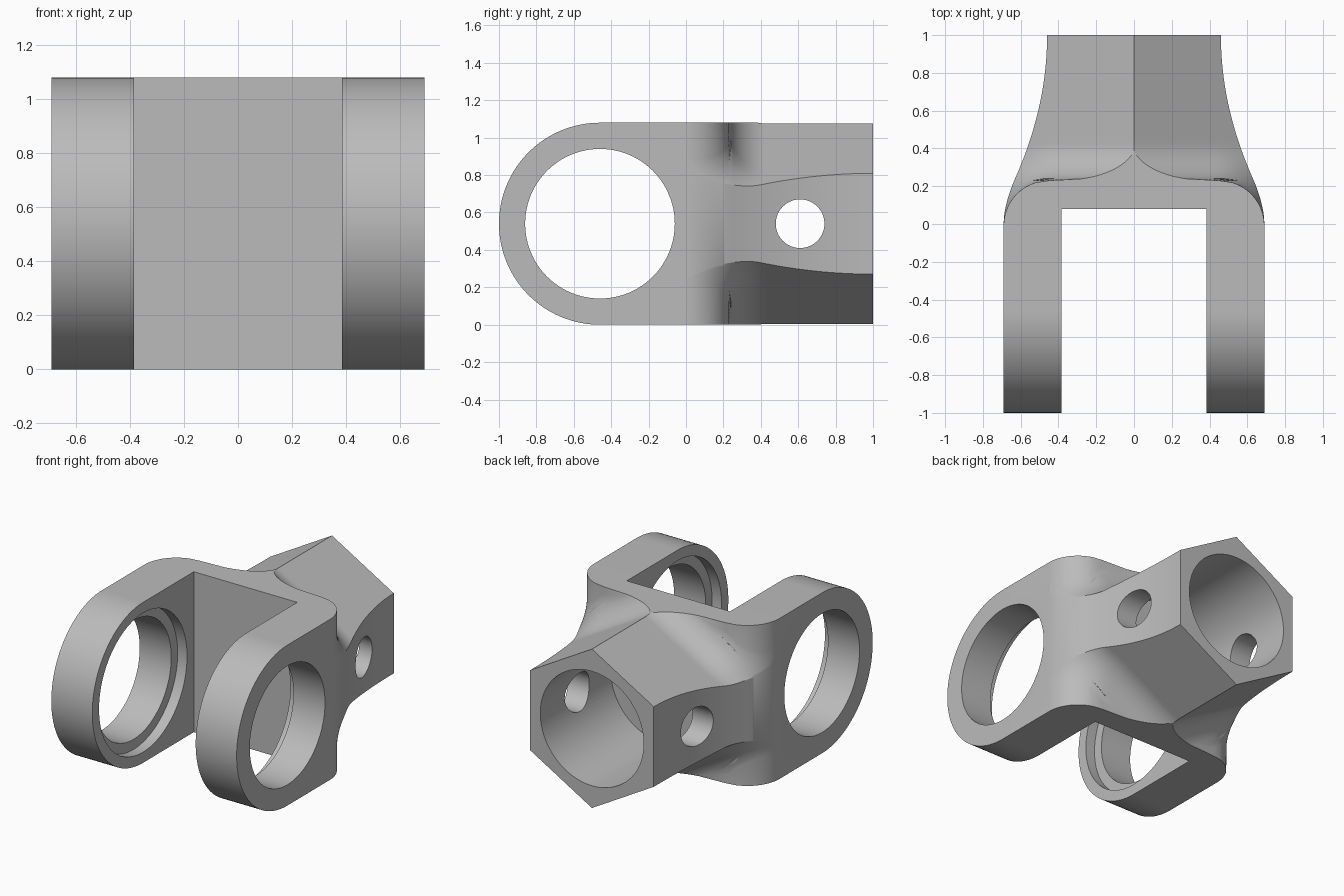
import bpy, bmesh, math
from mathutils import Matrix

cube = bpy.data.objects.get("Cube")
if cube:
    bpy.data.objects.remove(cube, do_unlink=True)

grey = bpy.data.materials.new("plain_grey")
grey.use_nodes = True
COLOUR = (0.5, 0.5, 0.5, 1)
grey.diffuse_color = COLOUR
grey.node_tree.nodes["Principled BSDF"].inputs["Base Color"].default_value = COLOUR

MID, HALF = 0.54, 0.54          # middle height and half height
WIDE, NECK = 0.69, 0.46         # half widths of the fork and of the hexagon
EYE_Y = -0.46                   # centre of the fork eyes
WALL, CORNER, FILLET = 0.23, 0.24, 0.2
SLOPE = math.tan(math.radians(30))
TIP = 0.535                     # hexagon corner radius
FLARE, JOIN = 1.7, 0.25


def side(y):
    """Half width: straight arms, eased shoulder, then a concave flare."""
    if y <= 0:
        return WIDE
    if y >= JOIN:
        return NECK + (1 - y) ** 2 / (2 * FLARE)
    end = NECK + (1 - JOIN) ** 2 / (2 * FLARE)
    bend = JOIN - (WIDE - end) * FLARE / (1 - JOIN)
    a, b = JOIN - 2 * bend, 2 * bend
    t = (-b + math.sqrt(b * b + 4 * a * y)) / (2 * a)
    return WIDE * (1 - t * t) + end * t * t


def height(x, y):
    """Half height of the hexagon roof plus the fillet to the back wall."""
    over = max(0, x - (WIDE - CORNER))
    wall = WALL - CORNER + math.sqrt(max(0, CORNER ** 2 - over ** 2))
    d = y - wall
    if d <= 0:
        lift = 1
    elif d >= FILLET:
        lift = 0
    else:
        lift = FILLET - math.sqrt(FILLET ** 2 - (FILLET - d) ** 2)
    return TIP - x * SLOPE + lift / math.cos(math.radians(30))


def section(y, steps=12):
    """Closed ring of points across the body at depth y."""
    w = side(y)
    cap = HALF
    if y < EYE_Y:
        cap = math.sqrt(max(0, HALF ** 2 - (y - EYE_Y) ** 2))
    lo, hi = 0, w
    if y <= 0:
        lo = w
    else:
        for _ in range(40):
            m = (lo + hi) / 2
            if height(m, y) > HALF:
                lo = m
            else:
                hi = m
    pts = [(0, cap if y <= 0 else min(cap, height(0, y)))]
    for i in range(steps + 1):
        x = lo + (w - lo) * i / steps
        pts.append((x, cap if y <= 0 else min(cap, height(x, y))))
    top = [(-x, t) for x, t in reversed(pts[1:])] + pts
    ring = top + [(x, -t) for x, t in reversed(top)]
    return [(x, y, MID + t) for x, t in ring]


def new_object(name, bm):
    bmesh.ops.recalc_face_normals(bm, faces=bm.faces)
    mesh = bpy.data.meshes.new(name)
    bm.to_mesh(mesh)
    bm.free()
    obj = bpy.data.objects.new(name, mesh)
    bpy.context.collection.objects.link(obj)
    mesh.materials.append(grey)
    return obj


# Body: one loft from the rounded fork ends to the hexagonal socket
depths = [EYE_Y - HALF * math.cos(math.pi / 2 * i / 32) for i in range(33)]
depths += [0.01 * i for i in range(46)]
depths += [0.45 + 0.55 * i / 16 for i in range(1, 17)]
bm = bmesh.new()
rings = [[bm.verts.new(p) for p in section(y)] for y in depths]
for a, b in zip(rings, rings[1:]):
    for i in range(len(a)):
        j = (i + 1) % len(a)
        bm.faces.new((a[i], a[j], b[j], b[i]))
bm.faces.new(rings[-1])
bmesh.ops.remove_doubles(bm, verts=bm.verts, dist=0.0002)
body = new_object("yoke_body", bm)


def cut(name, bm):
    """Subtract a hidden cutter from the body."""
    tool = new_object(name, bm)
    tool.hide_render = True
    mod = body.modifiers.new(name, "BOOLEAN")
    mod.operation, mod.solver, mod.object = "DIFFERENCE", "EXACT", tool
    bpy.context.view_layer.objects.active = body
    bpy.ops.object.modifier_apply(modifier=name)
    bpy.data.objects.remove(tool, do_unlink=True)


def cut_round(name, axis, centre, radius, length):
    bm = bmesh.new()
    turn = Matrix.Rotation(math.pi / 2, 4, "Y" if axis == "X" else "X")
    bmesh.ops.create_cone(bm, cap_ends=True, segments=96, radius1=radius, radius2=radius,
                          depth=length, matrix=Matrix.Translation(centre) @ turn)
    cut(name, bm)


# Slot between the arms
bm = bmesh.new()
bmesh.ops.create_cube(bm, size=1, matrix=Matrix.Translation((0, -0.96, MID))
                      @ Matrix.Diagonal((0.77, 2.08, 2, 1)))
cut("slot", bm)

# Eyes with a counterbore on the inner faces, socket bore and pin hole
cut_round("eye_bore", "X", (0, EYE_Y, MID), 0.4, 2)
cut_round("eye_counterbore", "X", (0, EYE_Y, MID), 0.468, 0.91)
cut_round("socket_bore", "Y", (0, 0.75, MID), 0.385, 1)
cut_round("pin_hole", "X", (0, 0.61, MID), 0.13, 2)

# Smooth shading with crisp edges
bpy.ops.object.select_all(action="DESELECT")
body.select_set(True)
bpy.context.view_layer.objects.active = body
bpy.ops.object.shade_smooth_by_angle(angle=math.radians(25))
